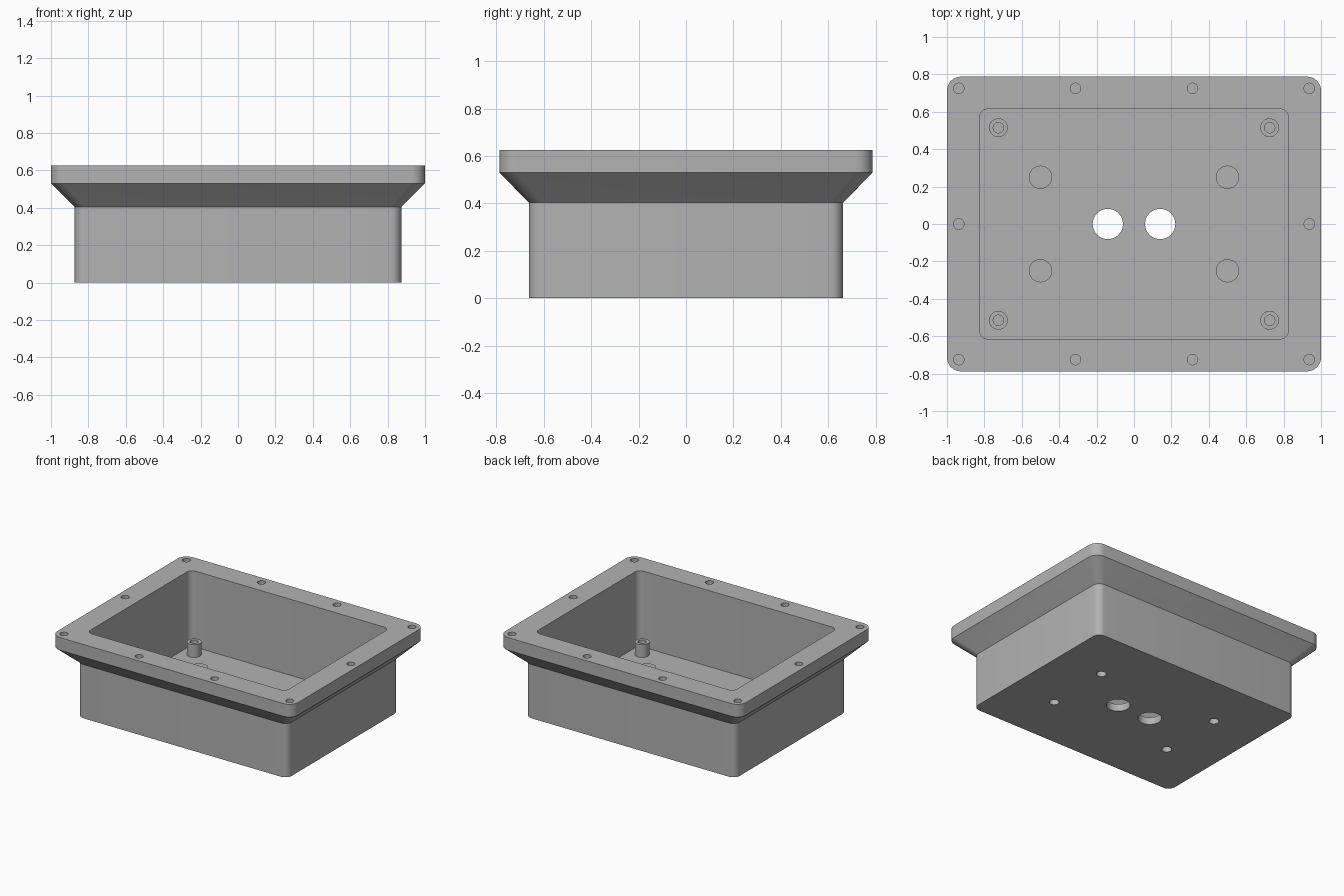
import bpy, bmesh, math

cube = bpy.data.objects.get("Cube")
if cube:
    bpy.data.objects.remove(cube, do_unlink=True)

# Single plain grey
grey = bpy.data.materials.new("plain_grey")
grey.use_nodes = True
COLOUR = (0.45, 0.45, 0.45, 1)
grey.diffuse_color = COLOUR
grey.node_tree.nodes["Principled BSDF"].inputs["Base Color"].default_value = COLOUR

FLOOR = 0.055
RIM_TOP = 0.625


def rounded(hx, hy, r, z, steps=8):
    """Rounded rectangle ring, counter-clockwise."""
    ring = []
    for i, (sx, sy) in enumerate([(1, 1), (-1, 1), (-1, -1), (1, -1)]):
        for k in range(steps + 1):
            a = math.pi / 2 * (i + k / steps)
            ring.append((sx * (hx - r) + r * math.cos(a),
                         sy * (hy - r) + r * math.sin(a), z))
    return ring


def circle(r, z, x=0, y=0, n=32):
    return [(x + r * math.cos(math.tau * k / n),
             y + r * math.sin(math.tau * k / n), z) for k in range(n)]


def loft(bm, rings):
    """Skin consecutive rings and cap the first and last one."""
    loops = [[bm.verts.new(p) for p in ring] for ring in rings]
    faces = [bm.faces.new(loops[0]), bm.faces.new(loops[-1])]
    for a, b in zip(loops, loops[1:]):
        for i in range(len(a)):
            j = (i + 1) % len(a)
            faces.append(bm.faces.new((a[i], a[j], b[j], b[i])))
    bmesh.ops.recalc_face_normals(bm, faces=faces)


def make(name, ring_sets):
    bm = bmesh.new()
    for rings in ring_sets:
        loft(bm, rings)
    mesh = bpy.data.meshes.new(name)
    bm.to_mesh(mesh)
    bm.free()
    mesh.materials.append(grey)
    obj = bpy.data.objects.new(name, mesh)
    bpy.context.collection.objects.link(obj)
    return obj


def mirrored(x, y):
    return [(sx * x, sy * y) for sx in (-1, 1) for sy in (-1, 1)]


# Tray: straight body, flared collar, flat rim and open cavity
tray = make("enclosure_tray", [[
    rounded(0.873, 0.663, 0.055, 0),
    rounded(0.873, 0.663, 0.055, 0.403),
    rounded(1.0, 0.788, 0.075, 0.53),
    rounded(1.0, 0.788, 0.075, RIM_TOP),
    rounded(0.825, 0.615, 0.045, RIM_TOP),
    rounded(0.825, 0.615, 0.045, FLOOR),
]])

# Holes: rim screw holes, cable holes, mounting holes under the floor
PAD_POS = mirrored(0.5, 0.25)
rim_pos = mirrored(0.937, 0.725) + mirrored(0.313, 0.725) + [(-0.937, 0), (0.937, 0)]
holes = [(x, y, 0.028, RIM_TOP - 0.1, RIM_TOP + 0.1) for x, y in rim_pos]
holes += [(x, 0, 0.081, -0.1, 0.2) for x in (-0.14, 0.14)]
holes += [(x, y, 0.034, -0.1, 0.2) for x, y in PAD_POS]
cutter = make("hole_cutter", [[circle(r, z0, x, y), circle(r, z1, x, y)]
                              for x, y, r, z0, z1 in holes])
cutter.hide_render = True

cut = tray.modifiers.new("holes", "BOOLEAN")
cut.operation = "DIFFERENCE"
cut.solver = "EXACT"
cut.object = cutter
graph = bpy.context.evaluated_depsgraph_get()
cut_mesh = bpy.data.meshes.new_from_object(tray.evaluated_get(graph))
tray.modifiers.clear()
tray.data = cut_mesh
bpy.data.objects.remove(cutter, do_unlink=True)

parts = [tray]

# Corner standoffs with blind screw bores
for x, y in mirrored(0.725, 0.515):
    post = make("corner_standoff", [[
        circle(0.05, FLOOR - 0.01), circle(0.05, 0.15),
        circle(0.028, 0.15), circle(0.028, FLOOR + 0.005)]])
    post.location = (x, y, 0)
    parts.append(post)

# Raised floor pads that close the mounting holes from above
for x, y in PAD_POS:
    pad = make("floor_pad", [[
        circle(0.034, 0.09), circle(0.034, FLOOR),
        circle(0.062, FLOOR), circle(0.062, 0.12)]])
    pad.location = (x, y, 0)
    parts.append(pad)

# Smooth shading with sharp edges kept
bpy.ops.object.select_all(action="DESELECT")
for obj in parts:
    obj.select_set(True)
bpy.context.view_layer.objects.active = tray
bpy.ops.object.shade_smooth_by_angle(angle=math.radians(30))
